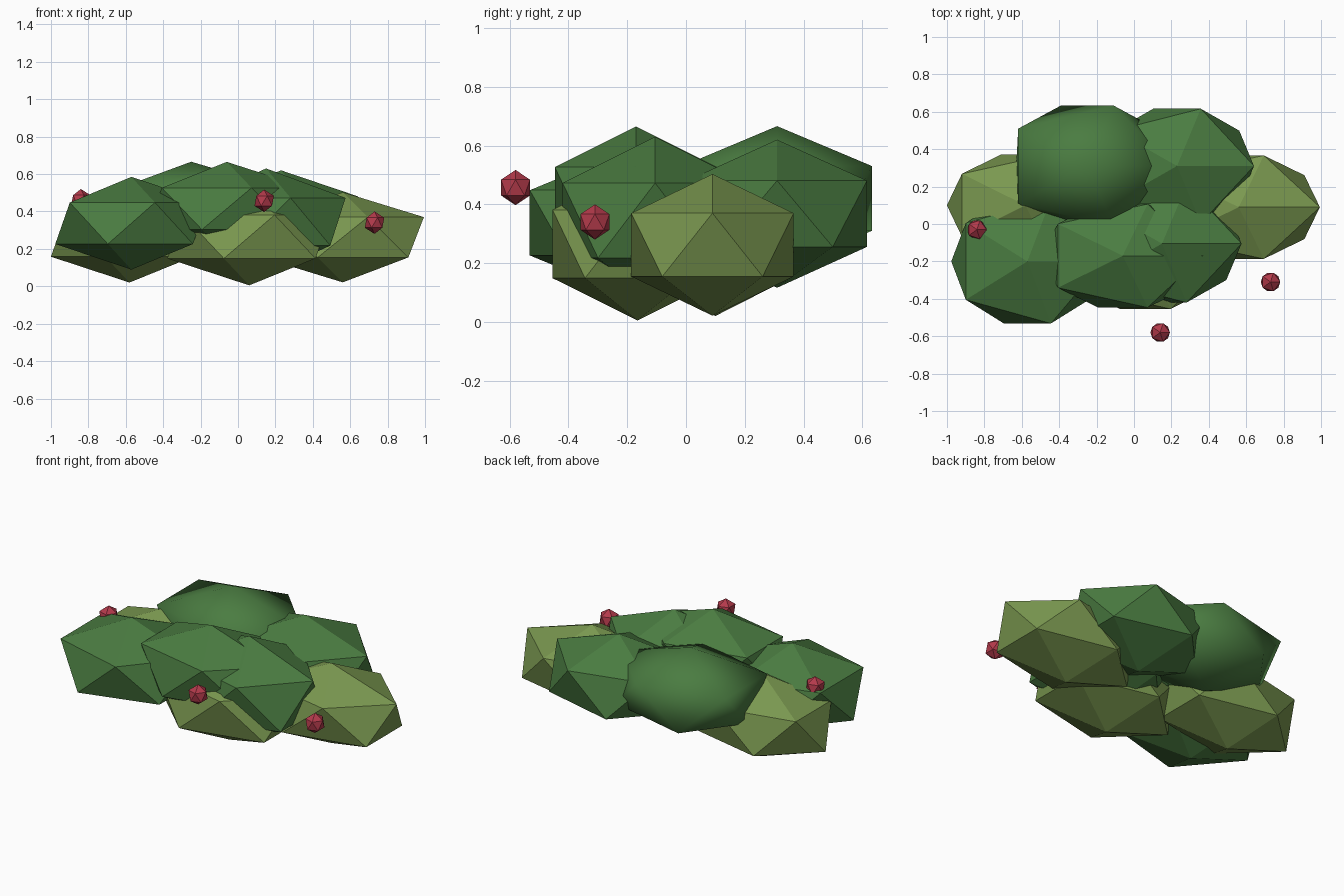
import bpy

cube = bpy.data.objects.get("Cube")
if cube:
    bpy.data.objects.remove(cube, do_unlink=True)


def make_material(name, rgb):
    mat = bpy.data.materials.new(name)
    mat.use_nodes = True
    color = (*rgb, 1.0)
    mat.diffuse_color = color
    bsdf = mat.node_tree.nodes["Principled BSDF"]
    bsdf.inputs["Base Color"].default_value = color
    bsdf.inputs["Roughness"].default_value = 0.9
    return mat


dark_green = make_material("dark leaf green", (0.069, 0.202, 0.053))
light_green = make_material("light leaf green", (0.195, 0.315, 0.08))
berry_red = make_material("berry red", (0.45, 0.042, 0.07))


def clump(name, center, radii, mat):
    """Faceted twenty-sided ball stretched to the given radii."""
    bpy.ops.mesh.primitive_ico_sphere_add(subdivisions=1, radius=1)
    obj = bpy.context.object
    obj.name = name
    for v in obj.data.vertices:
        v.co = [c + r * p for c, r, p in zip(center, radii, v.co)]
    obj.data.materials.append(mat)
    return obj


# Low, light foliage
clump("lower_leaves_right", (-0.58, 0.10, 0.27), (0.47, 0.32, 0.25), light_green)
clump("lower_leaves_front", (0.06, -0.165, 0.265), (0.49, 0.34, 0.26), light_green)
clump("lower_leaves_left", (0.56, 0.09, 0.262), (0.485, 0.325, 0.241), light_green)

# Upper, dark foliage
clump("upper_leaves_front_right", (-0.57, -0.20, 0.337), (0.455, 0.39, 0.248), dark_green)
clump("upper_leaves_front_middle", (-0.06, -0.17, 0.415), (0.48, 0.325, 0.25), dark_green)
clump("upper_leaves_front_left", (0.15, -0.105, 0.345), (0.475, 0.37, 0.285), dark_green)
clump("upper_leaves_back_left", (0.23, 0.31, 0.368), (0.46, 0.36, 0.252), dark_green)
crown = clump("upper_leaves_back_right", (-0.25, 0.31, 0.42), (0.51, 0.38, 0.246), dark_green)

# The back crown is soft, with a flattened outer side
for v in crown.data.vertices:
    v.co.x = max(v.co.x, -0.63)
for p in crown.data.polygons:
    p.use_smooth = True

# Berries
berries = {
    "berry_left": (0.73, -0.31, 0.34),
    "berry_front": (0.14, -0.58, 0.457),
    "berry_right": (-0.84, -0.03, 0.46),
}
for name, center in berries.items():
    clump(name, center, (0.058, 0.058, 0.06), berry_red)
